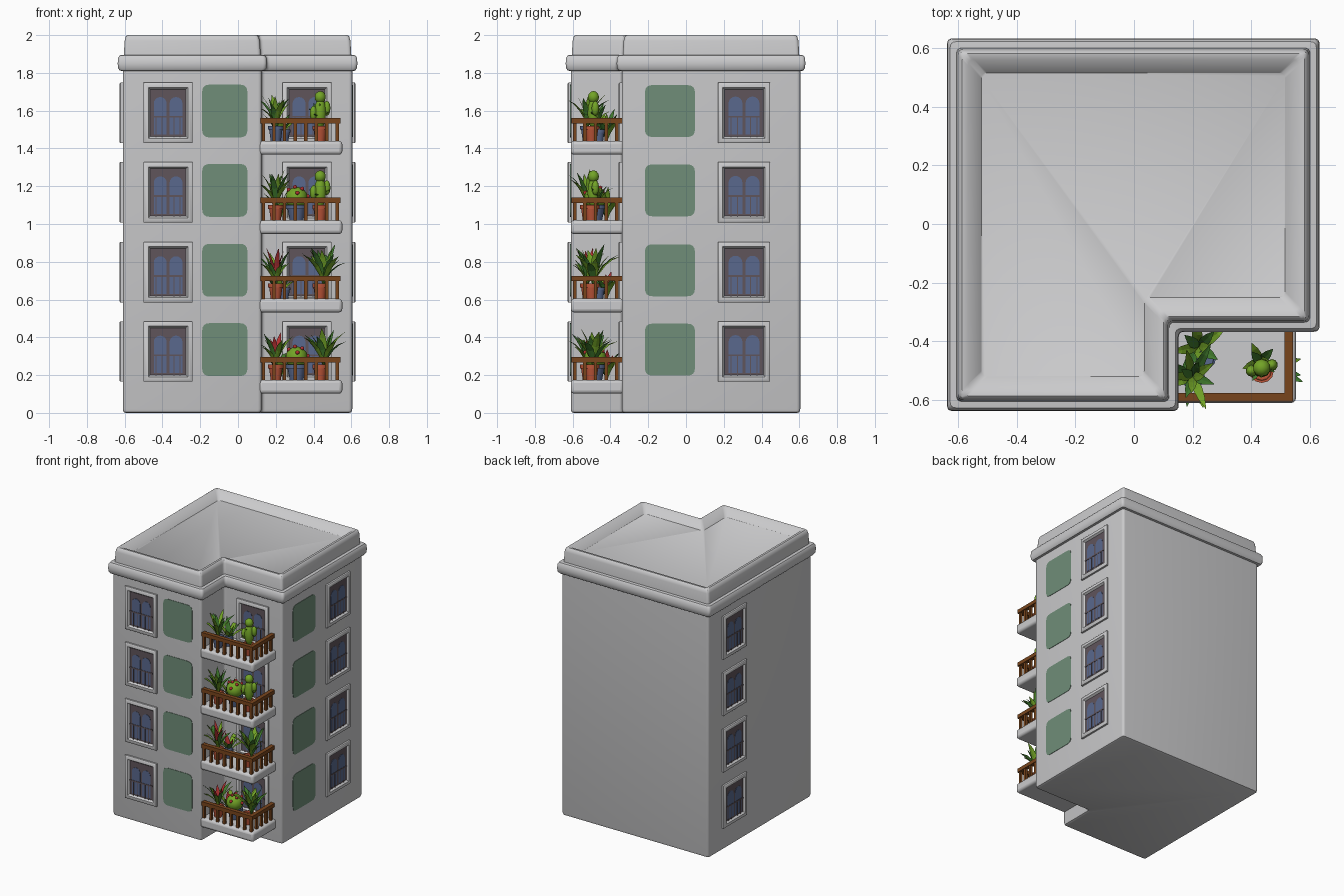
import bpy, bmesh, math, random
from mathutils import Vector, Matrix

if "Cube" in bpy.data.objects:
    bpy.data.objects.remove(bpy.data.objects["Cube"])

random.seed(4)


def mat(name, c):
    m = bpy.data.materials.new(name)
    m.diffuse_color = (*c, 1)
    m.use_nodes = True
    m.node_tree.nodes["Principled BSDF"].inputs["Base Color"].default_value = m.diffuse_color
    return m


WALL = mat("plaster", (0.60, 0.60, 0.61))
PANEL = mat("green panel", (0.16, 0.27, 0.19))
GLASS = mat("dark glass", (0.115, 0.09, 0.105))
PANE = mat("blue", (0.10, 0.14, 0.27))
WOOD = mat("wood", (0.19, 0.06, 0.012))
LEAF = mat("light leaf", (0.17, 0.37, 0.02))
DARK = mat("dark leaf", (0.05, 0.19, 0.025))
CLAY = mat("terracotta", (0.50, 0.09, 0.04))
RED = mat("red", (0.45, 0.03, 0.03))


def make(name, bm, *mats, smooth=True, fix=True):
    if fix:
        bmesh.ops.recalc_face_normals(bm, faces=bm.faces)
    me = bpy.data.meshes.new(name)
    bm.to_mesh(me)
    bm.free()
    ob = bpy.data.objects.new(name, me)
    bpy.context.collection.objects.link(ob)
    for m in mats:
        me.materials.append(m)
    if smooth:
        bpy.ops.object.select_all(action='DESELECT')
        ob.select_set(True)
        bpy.context.view_layer.objects.active = ob
        bpy.ops.object.shade_smooth_by_angle(angle=math.radians(40))
    return ob


def loft(bm, rings, cap0=True, cap1=True, mi=0):
    vs = [[bm.verts.new(p) for p in r] for r in rings]
    n = len(vs[0])
    for a, b in zip(vs, vs[1:]):
        for i in range(n):
            bm.faces.new((a[i], a[(i + 1) % n], b[(i + 1) % n], b[i])).material_index = mi
    if cap0:
        bm.faces.new(vs[0][::-1]).material_index = mi
    if cap1:
        bm.faces.new(vs[-1]).material_index = mi


def rounded(pts, r, seg=4):
    out = []
    for i, c in enumerate(pts):
        c = Vector(c)
        a = c + (Vector(pts[i - 1]) - c).normalized() * r
        b = c + (Vector(pts[(i + 1) % len(pts)]) - c).normalized() * r
        for k in range(seg + 1):
            t = k / seg
            out.append(a * (1 - t) ** 2 + c * 2 * t * (1 - t) + b * t * t)
    return out


def rect(w, h):
    return [(-w / 2, -h / 2), (w / 2, -h / 2), (w / 2, h / 2), (-w / 2, h / 2)]


def box(bm, lo, hi):
    loft(bm, [[(lo[0], lo[1], z), (hi[0], lo[1], z), (hi[0], hi[1], z), (lo[0], hi[1], z)]
              for z in (lo[2], hi[2])])


# Corner-notched plan, grown outward by o
def plan(o, z):
    a, b, c, d = -0.61 - o, 0.605 + o, 0.125 + o, -0.34 - o
    pts = [(a, a), (c, a), (c, d), (b, d), (b, b), (a, b)]
    return [(p.x, p.y, z) for p in rounded(pts, 0.02)]


for name, prof in (
    ("body", [(-0.015, 0), (-0.004, 0.005), (0, 0.02), (0, 1.83)]),
    ("cornice", [(0, 1.81), (0.016, 1.812), (0.025, 1.825), (0.027, 1.85), (0.025, 1.88),
                 (0.016, 1.893), (-0.01, 1.896)]),
    ("parapet_and_roof", [(-0.005, 1.89), (-0.01, 1.97), (-0.016, 1.993), (-0.025, 2.0),
                          (-0.045, 1.997), (-0.09, 1.95)]),
):
    bm = bmesh.new()
    loft(bm, [plan(o, z) for o, z in prof])
    make(name, bm, WALL)


# Wall frame: local x along the wall, y up, z outwards
def wall(normal, centre):
    n = Vector(normal)
    up = Vector((0, 0, 1))
    u = up.cross(n)
    m = Matrix((u, up, n)).transposed().to_4x4()
    return Matrix.Translation(centre) @ m


def window(name, m, w=0.26, h=0.32):
    def at(pts, z):
        return [m @ Vector((p[0], p[1], z)) for p in pts]
    bm = bmesh.new()
    loft(bm, [at(rect(w - s, h - s), z) for s, z in
              ((0, -0.005), (0, 0.013), (0.012, 0.018), (0.05, 0.018), (0.07, 0.003))], False, False)
    make(name + "_frame", bm, WALL)
    bm = bmesh.new()
    gw, gh = w - 0.07, h - 0.07
    loft(bm, [at(rect(gw, gh), z) for z in (-0.003, 0.004)])
    for s in (-1, 1):  # two arched panes
        cx, r, top = s * gw * 0.22, gw * 0.18, gh * 0.2
        arch = [(cx - r, -gh / 2 + 0.01), (cx + r, -gh / 2 + 0.01)]
        arch += [(cx + r * math.cos(t * math.pi / 8), top + r * math.sin(t * math.pi / 8)) for t in range(9)]
        loft(bm, [at(arch, z) for z in (0.003, 0.006)], mi=1)
    bars = [(0, -0.01, gw, 0.01)] + [(x * gw / 6, -gh / 4 - 0.005, 0.006, gh / 2 - 0.01) for x in (-2, -1, 1, 2)]
    for cx, cy, bw, bh in bars:  # guard rail
        loft(bm, [at([(cx + x, cy - 0.01 + y) for x, y in rect(bw, bh)], z) for z in (0.004, 0.008)])
    make(name + "_glass", bm, GLASS, PANE, smooth=False)


def panel(name, m, w, h):
    bm = bmesh.new()
    loft(bm, [[m @ Vector((p.x, p.y, z)) for p in rounded(rect(w, h), 0.04)] for z in (-0.003, 0.003)])
    make(name, bm, PANEL, smooth=False)


# Potted plants
def ball(bm, p, r, sz=1, mi=0):
    before = set(bm.faces)
    bmesh.ops.create_icosphere(bm, subdivisions=2, radius=r,
                               matrix=Matrix.Translation(p) @ Matrix.Diagonal((1, 1, sz, 1)))
    for f in set(bm.faces) - before:
        f.material_index = mi


def pot(name, x, y, z, m, r=0.037, h=0.08):
    bm = bmesh.new()
    prof = ((0.72, 0), (0.95, 0.75), (1.12, 0.75), (1.12, 1), (0.9, 1), (0.85, 0.85))
    loft(bm, [[(x + r * k * math.cos(i * math.pi / 6), y + r * k * math.sin(i * math.pi / 6), z + h * t)
               for i in range(12)] for k, t in prof])
    make(name, bm, m)


def leafy(name, x, y, z, length, width, count, spread, red=0):
    bm = bmesh.new()
    for i in range(count):
        a = i * 2.4 + random.uniform(-0.3, 0.3)
        lean = spread * (0.25 + 0.75 * (i + 1) / count)
        ln = length * random.uniform(0.75, 1.1)
        d, side = Vector((math.cos(a), math.sin(a), 0)), Vector((-math.sin(a), math.cos(a), 0))
        p, rows = Vector((x, y, z)), []
        for k, wd in enumerate((0.25, 0.7, 1, 0.75, 0.06)):
            fold = Vector((0, 0, 0.3 * wd * width))
            rows.append([bm.verts.new(q) for q in (p - side * wd * width + fold, p, p + side * wd * width + fold)])
            ang = lean * (0.5 + 0.3 * k)
            p = p + (d * math.sin(ang) + Vector((0, 0, math.cos(ang)))) * ln / 4
        mi = 2 if i < red else i % 2
        for r0, r1 in zip(rows, rows[1:]):
            for j in (0, 1):
                bm.faces.new((r0[j], r0[j + 1], r1[j + 1], r1[j])).material_index = mi
    make(name, bm, LEAF, DARK, RED, smooth=False, fix=False)


def tall_cactus(name, x, y, z, h):
    bm = bmesh.new()
    ball(bm, (x, y, z + h * 0.45), 0.032, h * 0.5 / 0.032)
    ball(bm, (x, y, z + h * 0.95), 0.03, 1.1)
    for s, t in ((-1, 0.45), (1, 0.6)):
        ball(bm, (x + s * 0.035, y + s * 0.01, z + h * t), 0.02, 2)
    make(name, bm, LEAF)


def round_cactus(name, x, y, z, r):
    bm = bmesh.new()
    ball(bm, (x, y, z + r * 0.8), r)
    for i in range(8):
        a, e = i * 2.4, 0.15 + 0.16 * i
        v = Vector((math.cos(a) * math.cos(e), math.sin(a) * math.cos(e), math.sin(e)))
        ball(bm, Vector((x, y, z + r * 0.8)) + v * r, 0.011, mi=1)
    make(name, bm, LEAF, RED)


WIN_Z = (0.325, 0.745, 1.168, 1.588)
SLAB = (0.175, 0.605, 1.02, 1.44)

for i, (wz, sz) in enumerate(zip(WIN_Z, SLAB), 1):
    # Windows and green panels
    window(f"front_window_{i}", wall((0, -1, 0), (-0.37, -0.61, wz)))
    window(f"balcony_window_{i}", wall((0, -1, 0), (0.365, -0.34, wz)))
    window(f"right_window_{i}", wall((1, 0, 0), (0.605, 0.307, wz)), w=0.275)
    window(f"left_window_{i}", wall((-1, 0, 0), (-0.61, 0.307, wz)), w=0.275)
    panel(f"front_panel_{i}", wall((0, -1, 0), (-0.07, -0.61, wz + 0.01)), 0.24, 0.28)
    panel(f"right_panel_{i}", wall((1, 0, 0), (0.605, -0.085, wz + 0.01)), 0.265, 0.275)

    # Balcony slab
    bm = bmesh.new()
    box(bm, (0.11, -0.61, sz - 0.073), (0.552, -0.33, sz))
    slab = make(f"balcony_slab_{i}", bm, WALL)
    bev = slab.modifiers.new("round", 'BEVEL')
    bev.width, bev.segments = 0.018, 3

    # Wooden railing
    bm = bmesh.new()
    t = sz + 0.12
    box(bm, (0.11, -0.605, t - 0.028), (0.542, -0.575, t))
    box(bm, (0.512, -0.575, t - 0.028), (0.542, -0.335, t))
    posts = [(0.135 + k * 0.0557, -0.59) for k in range(8)] + [(0.527, -0.535 + k * 0.056) for k in range(4)]
    for x, y in posts:
        box(bm, (x - 0.009, y - 0.009, sz - 0.005), (x + 0.009, y + 0.009, t - 0.01))
    make(f"balcony_railing_{i}", bm, WOOD, smooth=False)

    # Plants: left leafy, middle round cactus, right cactus or leafy
    top = sz + 0.07
    pot(f"left_pot_{i}", 0.20, -0.52, sz, PANE if i == 4 else CLAY)
    leafy(f"left_plant_{i}", 0.20, -0.52, top, 0.19, 0.016, 13, 0.8, red=4 if i < 3 else 0)
    leafy(f"rear_plant_{i}", 0.22, -0.42, sz, 0.17, 0.018, 9, 0.9, red=2 if i < 3 else 0)
    pot(f"right_pot_{i}", 0.435, -0.50, sz, CLAY)
    if i > 2:
        tall_cactus(f"right_cactus_{i}", 0.435, -0.49, top, 0.17)
        leafy(f"right_plant_{i}", 0.43, -0.47, top, 0.13, 0.016, 8, 0.8)
    else:
        leafy(f"right_plant_{i}", 0.455, -0.49, top, 0.22, 0.022, 15, 0.85)
    if i in (1, 3):
        pot(f"middle_pot_{i}", 0.31, -0.48, sz, PANE, r=0.05)
        round_cactus(f"middle_cactus_{i}", 0.31, -0.48, top, 0.06)
    else:
        pot(f"middle_pot_{i}", 0.245, -0.46, sz, PANE, r=0.03, h=0.06)
